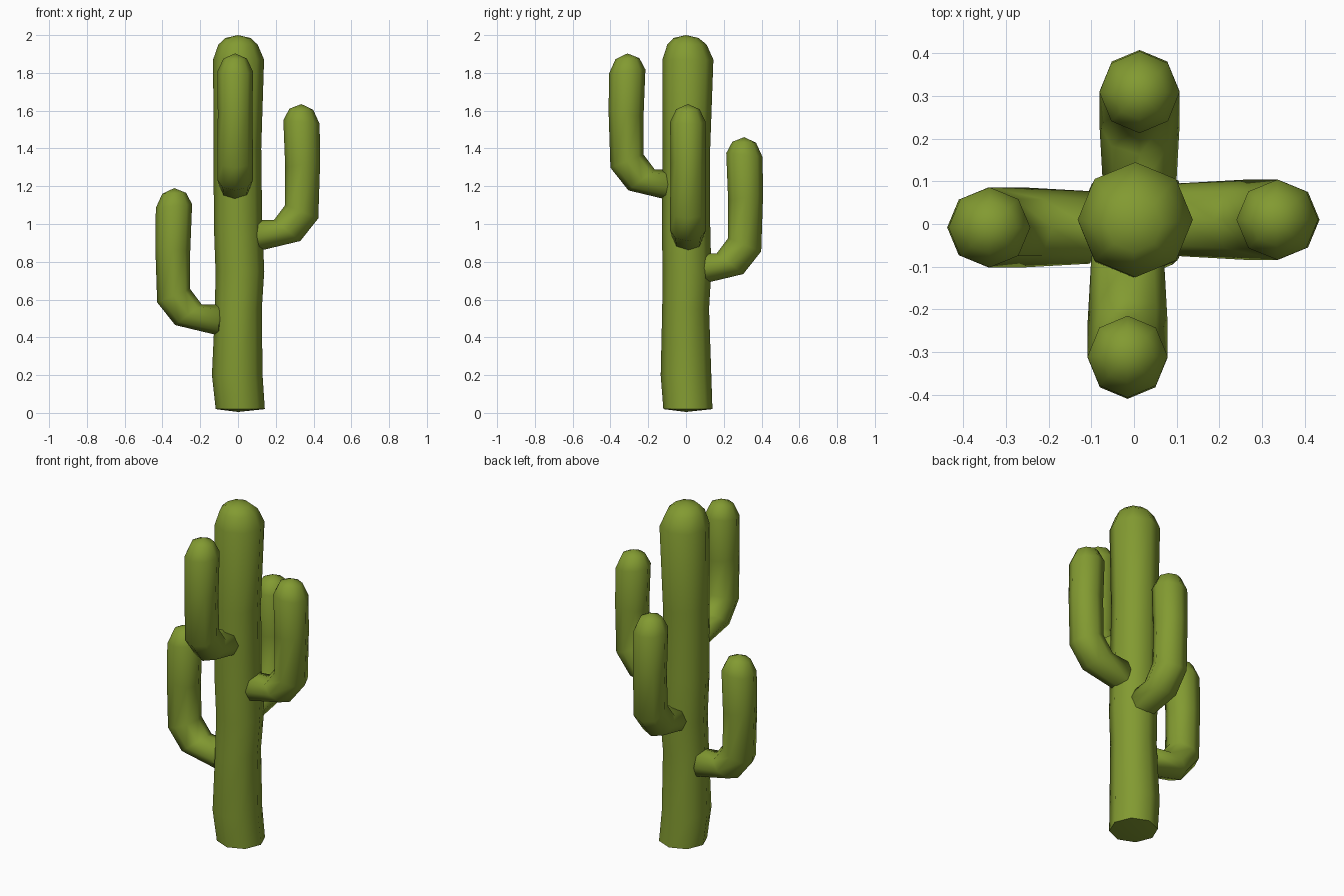
import bpy, bmesh, math
from mathutils import Vector, Matrix

if "Cube" in bpy.data.objects:
    bpy.data.objects.remove(bpy.data.objects["Cube"])

SIDES = 8

green = bpy.data.materials.new("cactus_green")
green.diffuse_color = (0.225, 0.325, 0.031, 1)
green.use_nodes = True
green.node_tree.nodes["Principled BSDF"].inputs["Base Color"].default_value = green.diffuse_color


def build_tube(name, rings, start_tip, end_tip):
    """Skin a list of rings and close both ends with a fan to a tip point."""
    bm = bmesh.new()
    loops = [[bm.verts.new(p) for p in ring] for ring in rings]
    for a, b in zip(loops, loops[1:]):
        for i in range(SIDES):
            j = (i + 1) % SIDES
            bm.faces.new((a[i], a[j], b[j], b[i]))
    for loop, tip in ((loops[0], start_tip), (loops[-1], end_tip)):
        v = bm.verts.new(tip)
        for i in range(SIDES):
            bm.faces.new((loop[i], loop[(i + 1) % SIDES], v))
    bmesh.ops.recalc_face_normals(bm, faces=bm.faces)
    mesh = bpy.data.meshes.new(name)
    bm.to_mesh(mesh)
    bm.free()
    mesh.materials.append(green)
    obj = bpy.data.objects.new(name, mesh)
    bpy.context.collection.objects.link(obj)
    bpy.ops.object.select_all(action='DESELECT')
    obj.select_set(True)
    bpy.context.view_layer.objects.active = obj
    bpy.ops.object.shade_smooth_by_angle(angle=math.radians(65))
    return obj


def ring(centre, u, v):
    """Eight points around a centre, spanned by two half-axes."""
    return [centre + u * math.cos(k * math.tau / SIDES) + v * math.sin(k * math.tau / SIDES)
            for k in range(SIDES)]


# Trunk: slightly wavering column (z, centre x, centre y, radius)
trunk = [(0.02, 0.012, 0.010, 0.130), (0.20, -0.004, 0.000, 0.134),
         (0.55, 0.002, -0.002, 0.124), (0.75, 0.010, 0.005, 0.129),
         (1.00, 0.000, 0.000, 0.128), (1.40, -0.003, 0.002, 0.126),
         (1.87, 0.003, 0.010, 0.135), (1.95, 0.000, 0.005, 0.104),
         (1.985, 0.000, 0.000, 0.066)]
build_tube("trunk",
           [ring(Vector((x, y, z)), Vector((r, 0, 0)), Vector((0, r, 0))) for z, x, y, r in trunk],
           Vector((0, 0, 0.005)), Vector((0, 0, 2.0)))

# Arm outline: inner (radius, z), outer (radius, z), half width
arm = [((0.10, 1.02), (0.10, 0.855), 0.085),
       ((0.19, 1.02), (0.33, 0.91), 0.094),
       ((0.25, 1.10), (0.425, 1.03), 0.094),
       ((0.25, 1.30), (0.435, 1.33), 0.092),
       ((0.24, 1.55), (0.432, 1.53), 0.094),
       ((0.272, 1.61), (0.398, 1.605), 0.062)]


def build_arm(name, angle, lift, shift, sway):
    turn = Matrix.Rotation(math.radians(angle), 3, 'Z')
    offset = Vector((shift, sway, lift))
    rings = []
    for (ri, zi), (ro, zo), w in arm:
        a, b = Vector((ri, 0, zi)), Vector((ro, 0, zo))
        pts = ring((a + b) / 2 + offset, (b - a) / 2, Vector((0, w, 0)))
        rings.append([turn @ p for p in pts])
    build_tube(name, rings, turn @ (Vector((0.07, 0, 0.935)) + offset),
               turn @ (Vector((0.335, 0, 1.635)) + offset))


# Four arms at different heights
build_arm("right_arm", 0, 0.0, 0.0, 0.010)
build_arm("back_arm", 90, -0.175, -0.027, -0.013)
build_arm("left_arm", 180, -0.445, 0.003, 0.008)
build_arm("front_arm", 270, 0.268, -0.025, -0.015)
